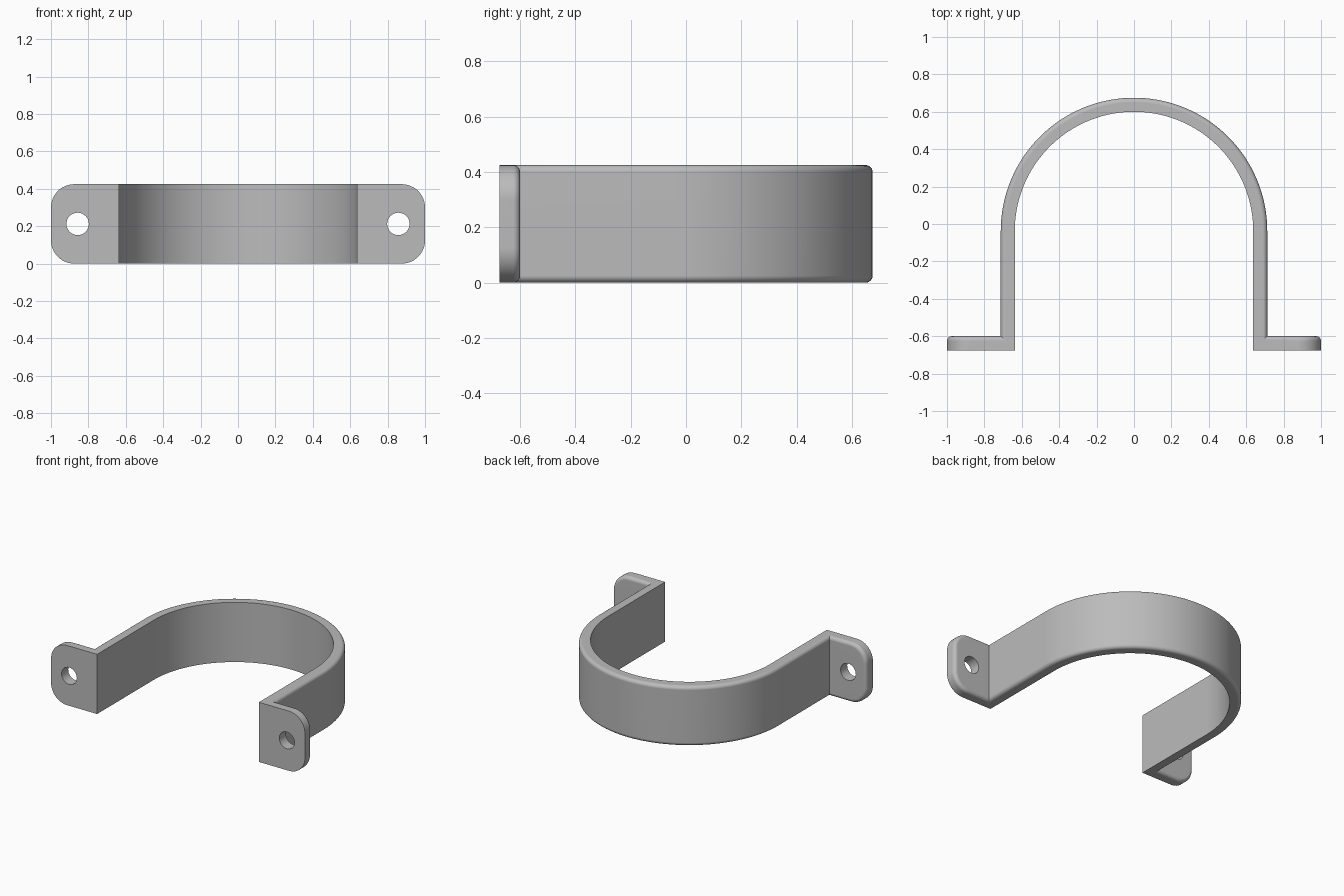
import bpy, bmesh
from math import sin, cos, pi

if "Cube" in bpy.data.objects:
    bpy.data.objects.remove(bpy.data.objects["Cube"])

HEIGHT, THICK, FILLET = 0.425, 0.075, 0.025
INNER_R, CENTRE_Y, FRONT_Y = 0.6375, -0.0375, -0.675
CORNER_R, HOLE_X, HOLE_R = 0.125, 0.8575, 0.06
STEPS = 6

# Wall depth and edge inset through the thickness, rounded on the outer side only
levels = [(0, 0)]
for k in range(STEPS + 1):
    a = k / STEPS * pi / 2
    levels.append((THICK - FILLET + FILLET * sin(a), FILLET * (1 - cos(a))))

bm = bmesh.new()


def loft(rows, closed):
    """Join matching rows of points with quads and return the vertex rows."""
    rows = [[bm.verts.new(p) for p in row] for row in rows]
    count = len(rows[0])
    for a, b in zip(rows, rows[1:]):
        for i in range(count if closed else count - 1):
            j = (i + 1) % count
            bm.faces.new((a[i], a[j], b[j], b[i]))
    return rows


def loop_edges(row):
    pairs = zip(row, row[1:] + row[:1])
    return [bm.edges.get(p) or bm.edges.new(p) for p in pairs]


# Band: the wall section swept from the mitred foot up to the crown
section = levels + [(d, HEIGHT - i) for d, i in reversed(levels)]
path = [(INNER_R, FRONT_Y, 1, 1)]
for k in range(37):
    c, s = cos(k / 36 * pi / 2), sin(k / 36 * pi / 2)
    path.append((INNER_R * c, CENTRE_Y + INNER_R * s, c, s))
loft([[(x + d * u, y + d * v, z) for d, z in section] for x, y, u, v in path], True)


# Mounting tab: rounded outlines stacked through the thickness
def tab_outline(depth, inset):
    r, cx = CORNER_R - inset, 1 - CORNER_R
    pts = [(INNER_R + depth, inset)]
    for start, cz in ((-pi / 2, CORNER_R), (0, HEIGHT - CORNER_R)):
        for k in range(13):
            a = start + k / 12 * pi / 2
            pts.append((cx + r * cos(a), cz + r * sin(a)))
    pts.append((INNER_R + depth, HEIGHT - inset))
    return [(x, FRONT_Y + depth, z) for x, z in pts]


shell = loft([tab_outline(d, i) for d, i in levels], False)

# Screw hole through the tab, then front and back faces around it
hole = loft([[(HOLE_X + HOLE_R * cos(k / 32 * 2 * pi), FRONT_Y + d,
               HEIGHT / 2 + HOLE_R * sin(k / 32 * 2 * pi)) for k in range(32)]
             for d in (0, THICK)], True)
for outline, ring in ((shell[0], hole[0]), (shell[-1], hole[-1])):
    bmesh.ops.triangle_fill(bm, use_beauty=True,
                            edges=loop_edges(outline) + loop_edges(ring))

# Mirror to the other side and weld everything into one closed body
bmesh.ops.mirror(bm, geom=bm.verts[:] + bm.edges[:] + bm.faces[:],
                 axis='X', merge_dist=0.0001)
bmesh.ops.remove_doubles(bm, verts=bm.verts[:], dist=0.0001)
bmesh.ops.recalc_face_normals(bm, faces=bm.faces[:])

mesh = bpy.data.meshes.new("pipe_clamp")
bm.to_mesh(mesh)
bm.free()
clamp = bpy.data.objects.new("pipe_clamp", mesh)
bpy.context.collection.objects.link(clamp)

# Plain grey metal
grey = bpy.data.materials.new("grey_metal")
grey.use_nodes = True
colour = (0.5, 0.5, 0.5, 1)
grey.diffuse_color = colour
grey.node_tree.nodes["Principled BSDF"].inputs["Base Color"].default_value = colour
mesh.materials.append(grey)

# Smooth rounds with crisp edges and flat faces
bpy.ops.object.select_all(action='DESELECT')
clamp.select_set(True)
bpy.context.view_layer.objects.active = clamp
bpy.ops.object.shade_smooth_by_angle(angle=pi / 6)
weighted = clamp.modifiers.new("flat_face_normals", 'WEIGHTED_NORMAL')
weighted.keep_sharp = True
